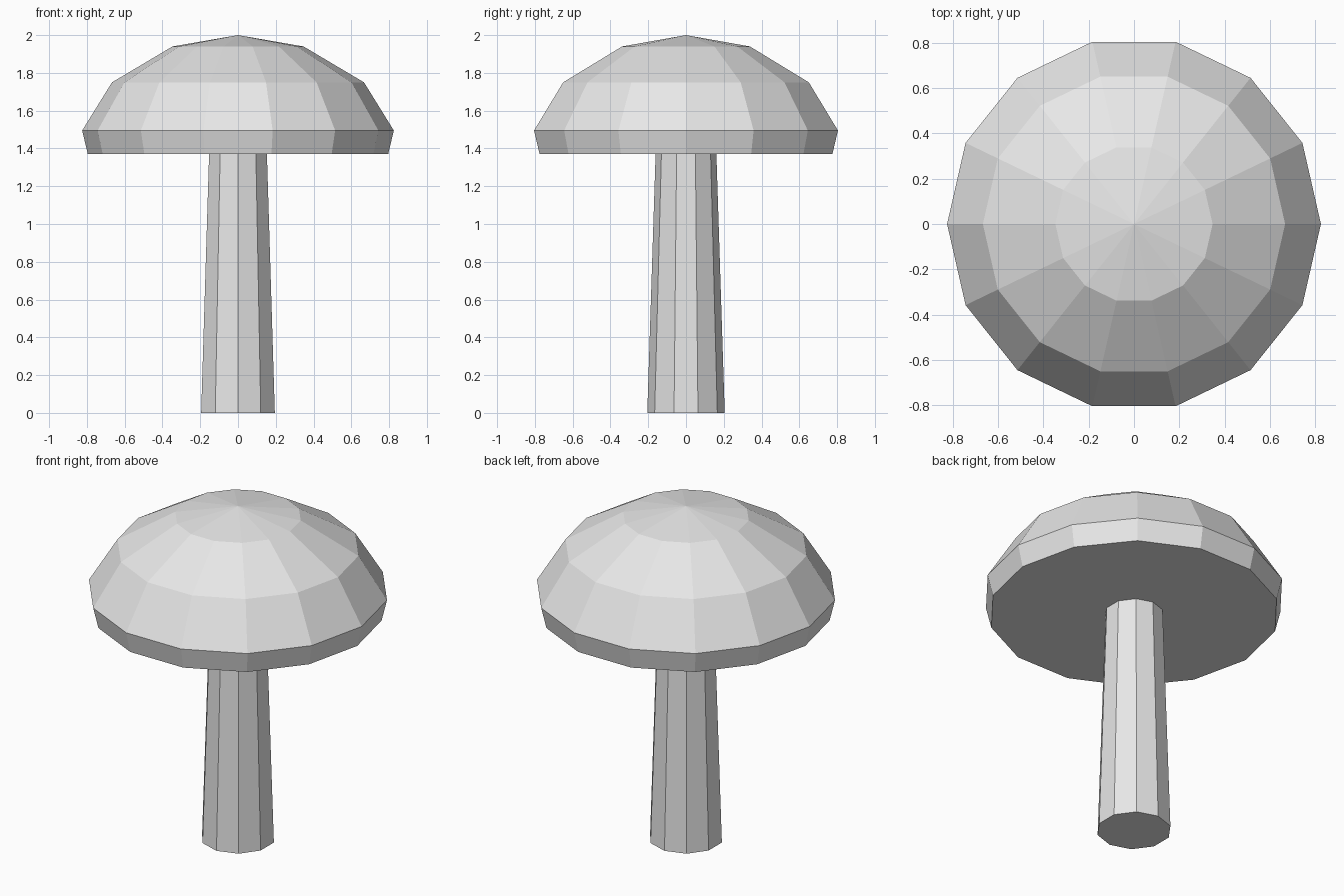
import bpy
import bmesh
from math import cos, sin, pi

cube = bpy.data.objects.get("Cube")
if cube:
    bpy.data.objects.remove(cube, do_unlink=True)

grey = bpy.data.materials.new("light grey")
grey.use_nodes = True
colour = (0.8, 0.8, 0.8, 1)
grey.diffuse_color = colour
grey.node_tree.nodes["Principled BSDF"].inputs["Base Color"].default_value = colour


def turned(name, profile, sides, start=0.0, apex=None):
    """Closed faceted solid from (radius, height) rings, bottom to top."""
    bm = bmesh.new()
    rings = []
    for r, z in profile:
        angles = [start + 2 * pi * i / sides for i in range(sides)]
        rings.append([bm.verts.new((r * cos(a), r * sin(a), z)) for a in angles])
    bm.faces.new(rings[0][::-1])
    for low, high in zip(rings, rings[1:]):
        for i in range(sides):
            j = (i + 1) % sides
            bm.faces.new((low[i], low[j], high[j], high[i]))
    top = rings[-1]
    if apex is None:
        bm.faces.new(top)
    else:
        tip = bm.verts.new((0, 0, apex))
        for i in range(sides):
            bm.faces.new((top[i], top[(i + 1) % sides], tip))
    mesh = bpy.data.meshes.new(name)
    bm.to_mesh(mesh)
    bm.free()
    mesh.materials.append(grey)
    obj = bpy.data.objects.new(name, mesh)
    bpy.context.collection.objects.link(obj)
    return obj


# Tapered stem, reaching slightly into the cap
turned("stem", [(0.205, 0), (0.16, 1.4)], sides=10, start=pi / 2)

# Domed cap with an inward-sloping rim and flat underside
turned("cap", [(0.795, 1.37), (0.825, 1.495), (0.667, 1.75), (0.347, 1.94)],
       sides=14, apex=2.0)
